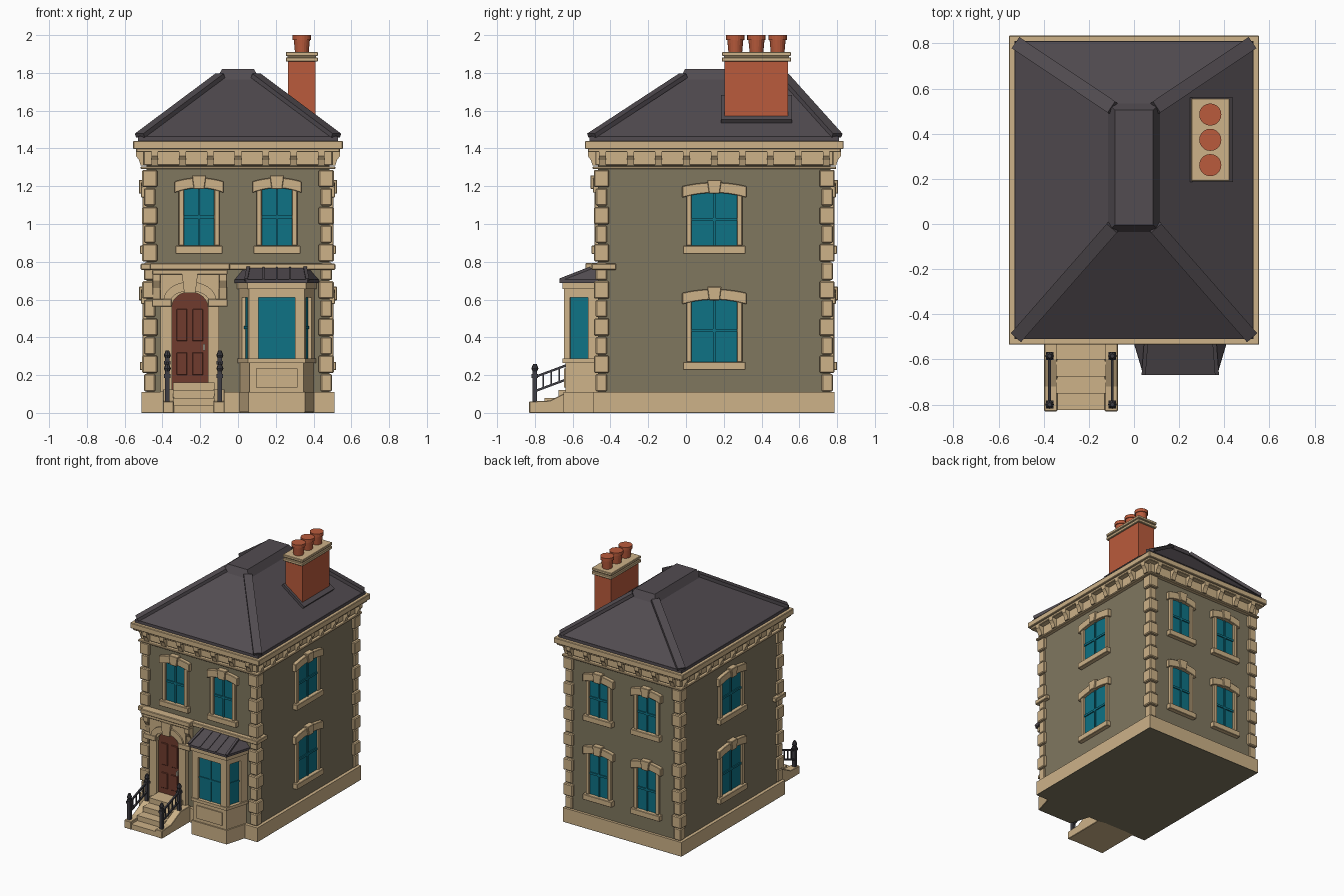
import bpy, bmesh, math
from mathutils import Matrix, Vector

old = bpy.data.objects.get("Cube")
if old:
    bpy.data.objects.remove(old)


def material(name, rgb):
    lin = [((c / 255 + 0.055) / 1.055) ** 2.4 for c in rgb] + [1]
    m = bpy.data.materials.new(name)
    m.use_nodes = True
    m.diffuse_color = lin
    m.node_tree.nodes["Principled BSDF"].inputs["Base Color"].default_value = lin
    return m


WALL = material("olive wall", (128, 119, 95))
TRIM = material("sandstone", (205, 178, 136))
GLASS = material("teal glass", (14, 114, 133))
DOOR = material("brown door", (112, 59, 45))
SLATE = material("grey slate", (82, 76, 81))
IRON = material("black iron", (62, 61, 67))
BRICK = material("red brick", (186, 91, 60))
METAL = material("pale metal", (205, 195, 175))


# A shape is a pair of matching loops, joined by side walls and capped
def extrude(pts, vec):
    a = [Vector(p) for p in pts]
    return a, [p + Vector(vec) for p in a]


def rect(x0, x1, y0, y1, z):
    return [Vector(p) for p in ((x0, y0, z), (x1, y0, z), (x1, y1, z), (x0, y1, z))]


def box(x0, x1, y0, y1, z0, z1):
    return rect(x0, x1, y0, y1, z0), rect(x0, x1, y0, y1, z1)


def face_plate(pts, y0, y1):
    return extrude([(x, y0, z) for x, z in pts], (0, y1 - y0, 0))


def bar(p, q, w, h):
    p, q = Vector(p), Vector(q)
    m = Matrix.Translation(p) @ (q - p).to_track_quat('Y', 'Z').to_matrix().to_4x4()
    a, b = box(-w / 2, w / 2, 0, (q - p).length, -h / 2, h / 2)
    return [m @ v for v in a], [m @ v for v in b]


def part(name, mat, shapes, bevel=0, frame=Matrix()):
    bm = bmesh.new()
    for a, b in shapes:
        va = [bm.verts.new(frame @ v) for v in a]
        vb = [bm.verts.new(frame @ v) for v in b]
        bm.faces.new(va)
        bm.faces.new(vb[::-1])
        for i in range(len(va)):
            j = (i + 1) % len(va)
            bm.faces.new((va[j], va[i], vb[i], vb[j]))
    bmesh.ops.recalc_face_normals(bm, faces=bm.faces)
    me = bpy.data.meshes.new(name)
    bm.to_mesh(me)
    bm.free()
    me.materials.append(mat)
    ob = bpy.data.objects.new(name, me)
    bpy.context.collection.objects.link(ob)
    if bevel:
        mod = ob.modifiers.new("soft edges", 'BEVEL')
        mod.width = bevel
        mod.segments = 1
    return ob


def arch(cx, half, spring, rise, n=12):
    return [(cx - half * math.cos(math.pi * i / n), spring + rise * math.sin(math.pi * i / n))
            for i in range(n + 1)]


# Main body, plinth and underside
XW, Y0, Y1, YC = 0.485, -0.465, 0.765, 0.15
part("walls", WALL, [box(-XW, XW, Y0, Y1, 0.1, 1.4)])
part("plinth", TRIM, [box(-0.51, 0.51, -0.49, 0.785, 0.004, 0.11)])
part("underside", WALL, [box(-0.51, 0.51, -0.49, 0.785, 0, 0.004)])

# Corner quoins, long and short by turns
quoins = []
N = 12
pitch = (1.29 - 0.11) / N
for sx in (-1, 1):
    for sy in (-1, 1):
        for i in range(N):
            big = i % 2
            out, lx, ly = (0.022, 0.08, 0.08) if big else (0.013, 0.06, 0.06)
            cx, cy = sx * (XW + out), (Y1 if sy > 0 else Y0) + sy * out
            xs, ys = sorted((cx, cx - sx * lx)), sorted((cy, cy - sy * ly))
            z = 0.11 + i * pitch
            quoins.append(box(*xs, *ys, z + 0.003, z + pitch - 0.003))
part("quoins", TRIM, quoins, 0.006)


# Cornice, frieze and brackets
def band(o, z0, z1):
    return box(-XW - o, XW + o, Y0 - o, Y1 + o, z0, z1)


part("cornice", TRIM, [band(0.015, 1.31, 1.385), band(0.03, 1.29, 1.305),
                       band(0.055, 1.38, 1.4), band(0.07, 1.397, 1.44)], 0.004)
profile = [(0, 1.31), (0.03, 1.31), (0.04, 1.34), (0.055, 1.36), (0.055, 1.385), (0, 1.385)]
brackets = []
for s in (-1, 1):
    for k in range(-3, 4):
        y = Y0 if s < 0 else Y1
        brackets.append(extrude([(k * 0.147 - 0.018, y + s * d, z) for d, z in profile], (0.036, 0, 0)))
    for k in range(-4, 5):
        brackets.append(extrude([(s * (XW + d), YC + k * 0.148 - 0.018, z) for d, z in profile], (0, 0.036, 0)))
part("cornice_brackets", TRIM, brackets)

# Hipped roof with ridge cap and hip rolls
part("roof", SLATE, [(rect(-0.53, 0.53, -0.51, 0.81, 1.46), rect(-0.1, 0.1, -0.02, 0.52, 1.775)),
                     box(-0.53, 0.53, -0.51, 0.81, 1.44, 1.462)])
part("ridge_cap", SLATE, [(rect(-0.115, 0.115, -0.035, 0.535, 1.765), rect(-0.085, 0.085, -0.005, 0.505, 1.82))])
part("hip_rolls", SLATE, [bar((s * 0.52, ya, 1.468), (s * 0.095, yb, 1.785), 0.06, 0.024)
                          for s in (-1, 1) for ya, yb in ((-0.5, -0.015), (0.8, 0.515))])

# Chimney
CX, CY = 0.338, 0.373
part("chimney_flashing", SLATE, [bar((0.25, CY, 1.67), (0.43, CY, 1.54), 0.375, 0.03)])
part("chimney_stack", BRICK, [box(0.266, 0.41, 0.205, 0.541, 1.5, 1.865)])
part("chimney_cap", TRIM, [box(CX - 0.085, CX + 0.085, 0.19, 0.556, 1.86, 1.882),
                           box(CX - 0.076, CX + 0.076, 0.2, 0.546, 1.88, 1.895),
                           box(CX - 0.085, CX + 0.085, 0.19, 0.556, 1.89, 1.91)], 0.003)


def ring(x, y, z, r, n=20):
    return [Vector((x + r * math.cos(2 * math.pi * i / n), y + r * math.sin(2 * math.pi * i / n), z)) for i in range(n)]


pots = []
for k in (-1, 0, 1):
    y = CY + k * 0.112
    pots += [(ring(CX, y, 1.905, 0.036), ring(CX, y, 1.98, 0.043)), (ring(CX, y, 1.975, 0.049), ring(CX, y, 2, 0.049))]
part("chimney_pots", BRICK, pots)


# Sash windows with sill, jambs, arched lintel and keystone
def window(name, x, y, turn, hw, z0, z1):
    fr = Matrix.Translation((x, y, 0)) @ Matrix.Rotation(math.radians(turn), 4, 'Z')
    zm = (z0 + z1) / 2
    part(name + "_glass", GLASS, [box(-hw, hw, -0.004, 0.01, z0, z1)], 0, fr)
    part(name + "_bars", GLASS, [box(-0.006, 0.006, -0.012, 0, z0, z1), box(-hw, hw, -0.012, 0, zm - 0.008, zm + 0.008)], 0, fr)
    us = [i / 5 for i in range(-5, 6)]
    lw, fw = hw + 0.05, hw + 0.028
    lintel = [(u * lw, z1 - 0.025 + 0.025 * (1 - u * u)) for u in us]
    lintel += [(u * lw, z1 + 0.035 + 0.02 * (1 - u * u)) for u in us[::-1]]
    key = [(-0.028, z1 - 0.004), (0.028, z1 - 0.004), (0.038, z1 + 0.068), (-0.038, z1 + 0.068)]
    part(name + "_surround", TRIM, [
        box(-fw, -hw, -0.02, 0.01, z0, z1), box(hw, fw, -0.02, 0.01, z0, z1),
        box(-hw - 0.045, hw + 0.045, -0.035, 0.01, z0 - 0.043, z0),
        face_plate(lintel, -0.028, 0.01), face_plate(key, -0.04, 0.01)], 0.003, fr)


for s, side in ((1, "left"), (-1, "right")):
    window("front_window_" + side, s * 0.206, Y0, 0, 0.08, 0.885, 1.19)
    for floor, z0, z1 in (("lower", 0.27, 0.6), ("upper", 0.885, 1.165)):
        window(f"{side}_{floor}_window", s * XW, YC, s * 90, 0.12, z0, z1)
        window(f"back_{floor}_window_{side}", s * 0.206, Y1, 180, 0.08, z0, z1)

# String course and door hood
part("string_course", TRIM, [box(-0.515, 0.515, -0.5, -0.37, 0.757, 0.79)], 0.004)
DX = -0.255
part("door_hood", TRIM, [box(DX - 0.212, DX + 0.212, -0.533, Y0, 0.757, 0.793),
                         box(DX - 0.2, DX + 0.2, -0.522, Y0, 0.732, 0.758)], 0.004)

# Arched door surround
opening = [(DX - 0.095, 0.11)] + arch(DX, 0.095, 0.56, 0.08) + [(DX + 0.095, 0.11)]
outer = [(DX + 0.155, 0.11), (DX + 0.155, 0.735), (DX - 0.155, 0.735), (DX - 0.155, 0.11)]
part("door_surround", TRIM, [face_plate(opening + outer, -0.5, Y0)])
part("door_arch", TRIM, [face_plate(arch(DX, 0.098, 0.595, 0.05) + arch(DX, 0.14, 0.595, 0.1)[::-1], -0.512, -0.49),
                         face_plate([(DX - 0.03, 0.635), (DX + 0.03, 0.635), (DX + 0.042, 0.735), (DX - 0.042, 0.735)], -0.525, -0.48)])
mouldings = []
console = [(Y0, 0.6), (-0.485, 0.6), (-0.495, 0.66), (-0.52, 0.7), (-0.52, 0.735), (Y0, 0.735)]
for s in (-1, 1):
    a, b = sorted((DX + s * 0.097, DX + s * 0.2))
    mouldings.append(box(a, b, -0.515, Y0, 0.562, 0.602))
    mouldings.append(extrude([(DX + s * 0.155, y, z) for y, z in console], (s * 0.042, 0, 0)))
part("door_consoles", TRIM, mouldings, 0.003)

# Door with raised panels and handle
part("door", DOOR, [face_plate(opening, -0.474, -0.46)])
part("door_panels", DOOR, [box(DX + s * 0.042 - 0.028, DX + s * 0.042 + 0.028, -0.481, -0.47, a, b)
                           for s in (-1, 1) for a, b in ((0.2, 0.32), (0.38, 0.55))], 0.003)
part("door_handle", METAL, [box(DX + 0.07, DX + 0.08, -0.495, -0.47, 0.33, 0.365)])

# Front steps and cheek walls
SX = -0.235
part("steps", TRIM, [box(SX - 0.11, SX + 0.11, -0.825 + i * 0.075, -0.48, 0, 0.04 * (i + 1)) for i in range(4)])
cheek = [(-0.83, 0), (-0.83, 0.06), (-0.72, 0.065), (-0.6, 0.125), (-0.48, 0.125), (-0.48, 0)]
part("step_cheeks", TRIM, [extrude([(SX + s * 0.105, y, z) for y, z in cheek], (s * 0.058, 0, 0)) for s in (-1, 1)], 0.003)

# Iron railings
rails = []
for s in (-1, 1):
    x = SX + s * 0.139
    for y, z in ((-0.8, 0.05), (-0.585, 0.12)):
        rails += [box(x - 0.012, x + 0.012, y - 0.012, y + 0.012, z, z + 0.17),
                  box(x - 0.017, x + 0.017, y - 0.017, y + 0.017, z + 0.135, z + 0.155),
                  (ring(x, y, z + 0.165, 0.01, 8), ring(x, y, z + 0.185, 0.019, 8)),
                  (ring(x, y, z + 0.185, 0.019, 8), ring(x, y, z + 0.21, 0.009, 8))]
    rails += [bar((x, -0.8, z), (x, -0.585, z + 0.08), 0.012, 0.012) for z in (0.115, 0.19)]
    for k in range(1, 5):
        y, z = -0.8 + k * 0.043, 0.115 + k * 0.016
        rails.append(box(x - 0.004, x + 0.004, y - 0.004, y + 0.004, z, z + 0.075))
part("railings", IRON, rails)

# Bay window, built in layers on a tapered plan
BX = 0.205


def bay(o, z, back=-0.45):
    hb, hf, y = 0.205 + o, 0.147 + o * 0.7, -0.645 - o
    return [Vector(p) for p in ((BX - hb, back, z), (BX - hf, y, z), (BX + hf, y, z), (BX + hb, back, z))]


def layer(o, z0, z1):
    return bay(o, z0), bay(o, z1)


part("bay_underside", WALL, [layer(0, 0, 0.004)])
part("bay_base", TRIM, [layer(0.004, 0.004, 0.11), layer(-0.006, 0.11, 0.28), layer(0.008, 0.265, 0.288),
                        box(BX - 0.11, BX + 0.11, -0.647, -0.62, 0.135, 0.235)])
part("bay_glass", GLASS, [layer(-0.018, 0.28, 0.62)])
part("bay_bars", GLASS, [box(BX - 0.005, BX + 0.005, -0.633, -0.6, 0.28, 0.62), layer(-0.012, 0.445, 0.46)])
posts = []
for s in (-1, 1):
    def side(y):
        return (BX + s * (0.147 + 0.058 * (y + 0.645) / 0.195), y, 0.28)
    posts.append(extrude([(BX + s * 0.0975, -0.645, 0.28), side(-0.645), side(-0.615), (BX + s * 0.0975, -0.6, 0.28)], (0, 0, 0.34)))
    posts.append(extrude([side(-0.52), side(-0.45), (BX + s * 0.14, -0.45, 0.28), (BX + s * 0.14, -0.52, 0.28)], (0, 0, 0.34)))
part("bay_posts", TRIM, posts)
part("bay_entablature", TRIM, [layer(0.0, 0.612, 0.665), layer(0.01, 0.655, 0.69)])
top = [Vector((BX + x, y, 0.768)) for x, y in ((-0.175, -0.45), (-0.15, -0.505), (0.15, -0.505), (0.175, -0.45))]
eave = bay(0.022, 0.705)
part("bay_roof", SLATE, [layer(0.024, 0.688, 0.705), (eave, top)])
ribs = [bar(eave[i], top[i], 0.018, 0.014) for i in (1, 2)]
ribs += [bar((BX + k * 0.07, -0.665, 0.705), (BX + k * 0.07, -0.505, 0.768), 0.01, 0.01) for k in (-1, 0, 1)]
part("bay_roof_ribs", SLATE, ribs)
